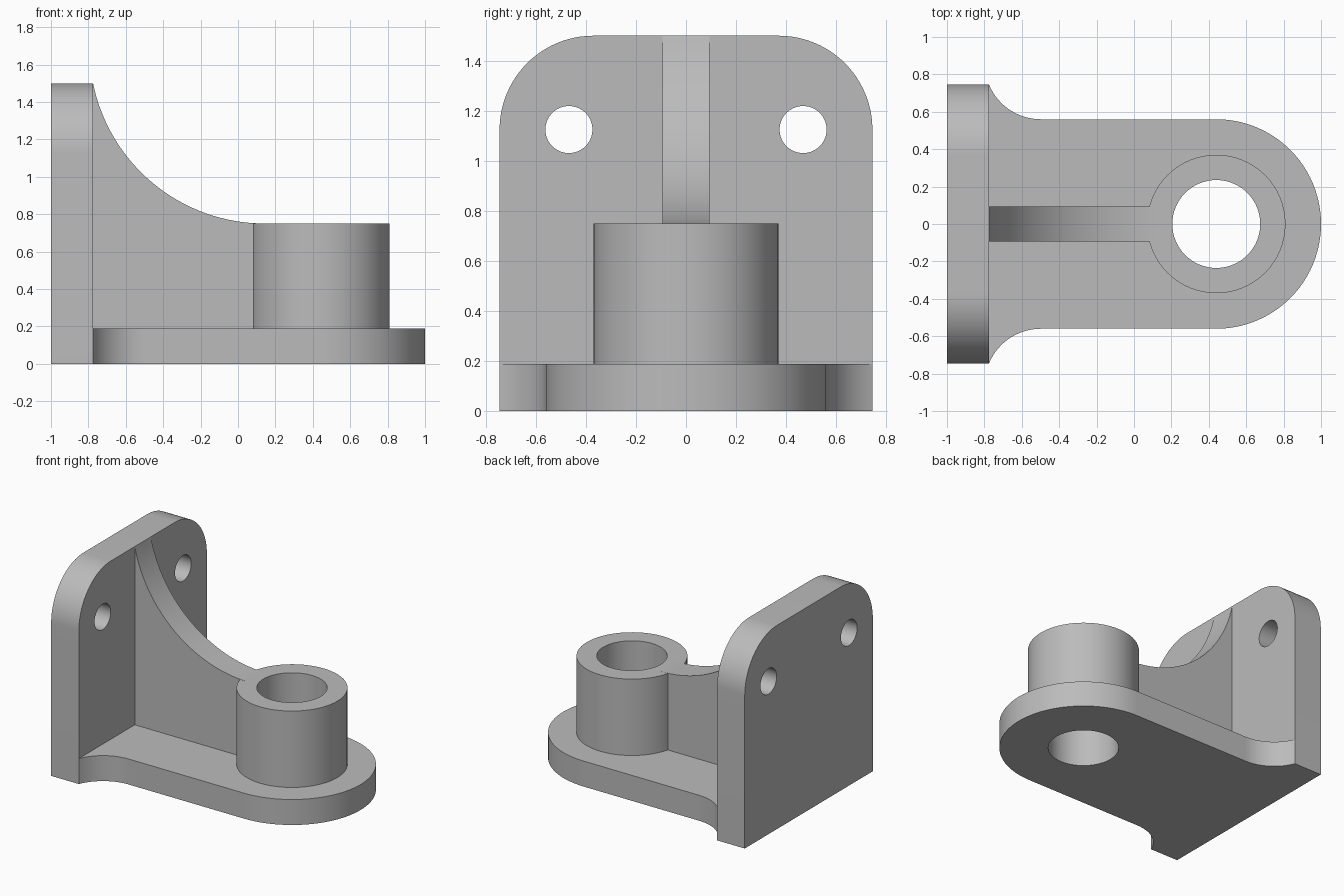
import bpy
import bmesh
from math import radians, sin, cos, atan2, pi, sqrt

cube = bpy.data.objects.get("Cube")
if cube:
    bpy.data.objects.remove(cube, do_unlink=True)

grey = bpy.data.materials.new("light_grey")
grey.use_nodes = True
colour = (0.5, 0.5, 0.5, 1)
grey.diffuse_color = colour
grey.node_tree.nodes["Principled BSDF"].inputs["Base Color"].default_value = colour

# How a profile point (u, v) at depth w maps to space for each extrusion axis
AXES = {
    "x": lambda u, v, w: (w, u, v),
    "y": lambda u, v, w: (u, w, v),
    "z": lambda u, v, w: (u, v, w),
}


def arc(cu, cv, r, start, end, steps=24):
    angles = [start + (end - start) * i / steps for i in range(steps + 1)]
    return [(cu + r * cos(a), cv + r * sin(a)) for a in angles]


def circle(cu, cv, r):
    return arc(cu, cv, r, 0, 2 * pi, 64)[:-1]


def prism(name, profile, axis, low, high):
    """Extrude a closed profile along an axis."""
    place = AXES[axis]
    bm = bmesh.new()
    bottom = [bm.verts.new(place(u, v, low)) for u, v in profile]
    top = [bm.verts.new(place(u, v, high)) for u, v in profile]
    bm.faces.new(bottom)
    bm.faces.new(top)
    for i in range(len(profile)):
        j = (i + 1) % len(profile)
        bm.faces.new((bottom[i], bottom[j], top[j], top[i]))
    bmesh.ops.recalc_face_normals(bm, faces=bm.faces)
    mesh = bpy.data.meshes.new(name)
    bm.to_mesh(mesh)
    bm.free()
    mesh.materials.append(grey)
    obj = bpy.data.objects.new(name, mesh)
    bpy.context.collection.objects.link(obj)
    return obj


def activate(obj):
    bpy.ops.object.select_all(action="DESELECT")
    obj.select_set(True)
    bpy.context.view_layer.objects.active = obj


def drill(obj, profile, axis, low, high):
    """Cut a hole through an object and discard the cutter."""
    cutter = prism("hole_cutter", profile, axis, low, high)
    cutter.hide_render = True
    activate(obj)
    cut = obj.modifiers.new("hole", "BOOLEAN")
    cut.operation = "DIFFERENCE"
    cut.solver = "EXACT"
    cut.object = cutter
    bpy.ops.object.modifier_apply(modifier=cut.name)
    bpy.data.objects.remove(cutter, do_unlink=True)


PLATE_FACE = -0.775
HALF_WIDTH, HEIGHT, CORNER = 0.745, 1.5, 0.375
BASE_HALF, BASE_TOP = 0.56, 0.1875
BOSS_X, BOSS_R, BOSS_TOP, BORE_R = 0.44, 0.37, 0.75, 0.235

# Upright mounting plate with rounded top corners and two bolt holes
inner, shoulder = HALF_WIDTH - CORNER, HEIGHT - CORNER
plate_outline = [(-HALF_WIDTH, 0), (HALF_WIDTH, 0)]
plate_outline += arc(inner, shoulder, CORNER, 0, pi / 2)
plate_outline += arc(-inner, shoulder, CORNER, pi / 2, pi)
plate = prism("mounting_plate", plate_outline, "x", -1, PLATE_FACE)
for side in (-1, 1):
    drill(plate, circle(side * 0.468, shoulder, 0.094), "x", -1.2, -0.6)

# Base with a round nose and concave flares where it meets the plate
flare_r = 0.3
flare_y = BASE_HALF + flare_r
reach = sqrt(flare_r ** 2 - (flare_y - HALF_WIDTH) ** 2)
flare_x = PLATE_FACE + reach
flare = arc(flare_x, flare_y, flare_r, -pi / 2,
            atan2(HALF_WIDTH - flare_y, -reach), 16)
base_outline = arc(BOSS_X, 0, BASE_HALF, -pi / 2, pi / 2, 48) + flare
base_outline += [(x, -y) for x, y in reversed(flare)]
base = prism("base", base_outline, "z", 0, BASE_TOP)

# Hollow cylindrical boss, bored through the base as well
boss = prism("boss", circle(BOSS_X, 0, BOSS_R), "z", BASE_TOP, BOSS_TOP)
for part in (base, boss):
    drill(part, circle(BOSS_X, 0, BORE_R), "z", -0.2, 1)

# Stiffening rib with a concave sweep, tangent to the boss top
sweep_r = 0.9375
sweep_z = BOSS_TOP + sweep_r
rise = sweep_z - HEIGHT
run = sqrt(sweep_r ** 2 - rise ** 2)
rib_end = PLATE_FACE + run
rib_outline = [(rib_end, BASE_TOP), (PLATE_FACE, BASE_TOP)]
rib_outline += arc(rib_end, sweep_z, sweep_r, atan2(-rise, -run), -pi / 2, 32)
rib = prism("rib", rib_outline, "y", -0.094, 0.094)

# Smooth the curved walls, keep the edges crisp
for part in (plate, base, boss, rib):
    activate(part)
    bpy.ops.object.shade_smooth_by_angle(angle=radians(30))
